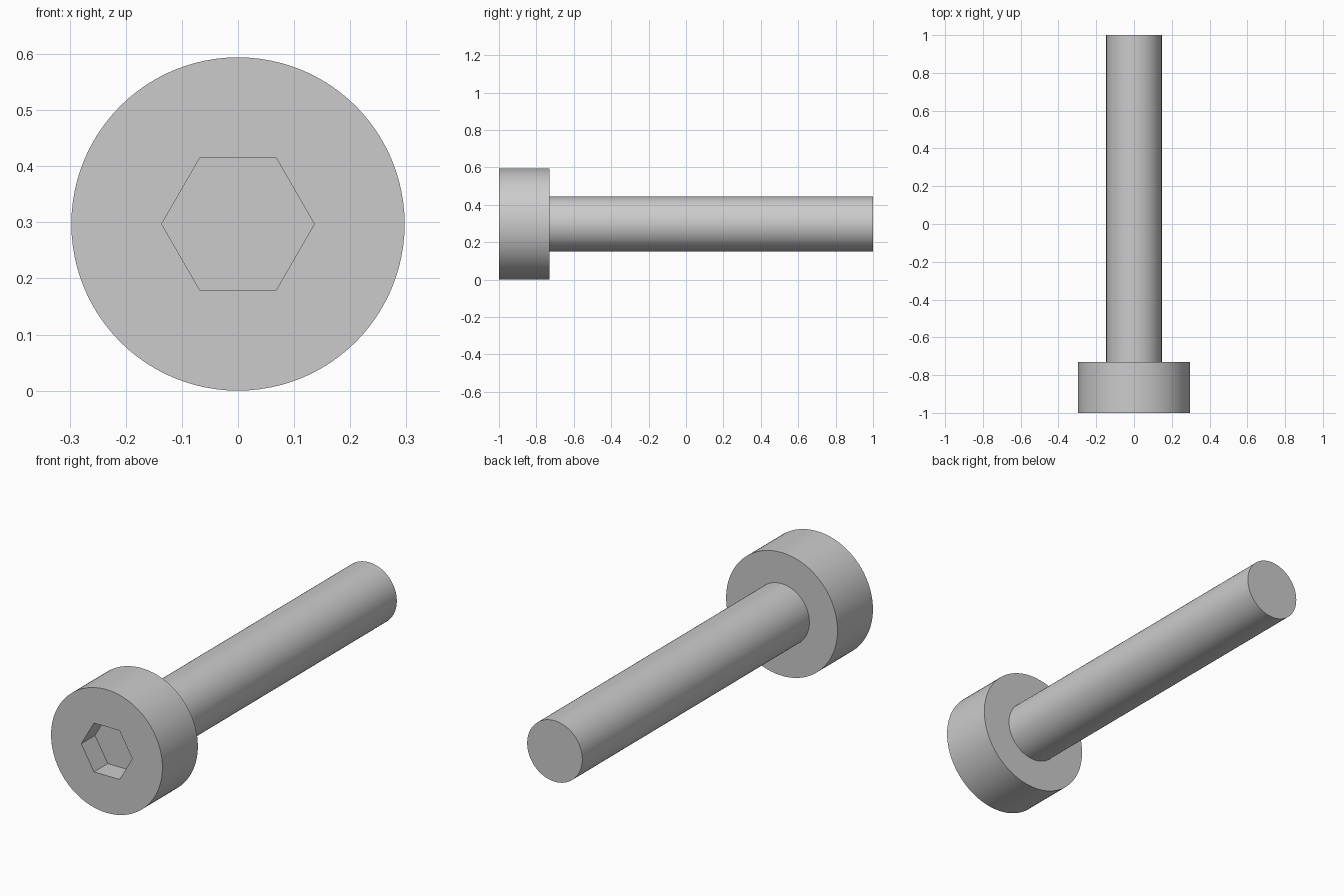
import bpy, bmesh, math

SIDES = 96
HEAD_R, SHAFT_R, HEX_R = 0.297, 0.147, 0.136
FRONT, SHOULDER, TIP = -1.0, -0.73, 1.0
SOCKET_DEPTH = 0.105

cube = bpy.data.objects.get("Cube")
if cube:
    bpy.data.objects.remove(cube, do_unlink=True)

steel = bpy.data.materials.new("grey steel")
steel.use_nodes = True
steel.diffuse_color = (0.6, 0.6, 0.6, 1)
steel.node_tree.nodes["Principled BSDF"].inputs["Base Color"].default_value = steel.diffuse_color


def round_outline(radius):
    return lambda angle: radius


def hex_outline(radius):
    # Hexagon with corners on the x axis
    sector = math.pi / 3
    flat = radius * math.cos(sector / 2)
    return lambda angle: flat / math.cos(angle % sector - sector / 2)


def loft(name, sections):
    """Join outlines along y and cap both ends."""
    bm = bmesh.new()
    rings = []
    for outline, y in sections:
        ring = []
        for i in range(SIDES):
            angle = math.tau * i / SIDES
            r = outline(angle + 1e-9)
            ring.append(bm.verts.new((r * math.cos(angle), y, HEAD_R + r * math.sin(angle))))
        rings.append(ring)
    for a, b in zip(rings, rings[1:]):
        for i in range(SIDES):
            j = (i + 1) % SIDES
            bm.faces.new((a[i], a[j], b[j], b[i]))
    bm.faces.new(rings[0])
    bm.faces.new(rings[-1])
    bmesh.ops.recalc_face_normals(bm, faces=bm.faces)
    mesh = bpy.data.meshes.new(name)
    bm.to_mesh(mesh)
    bm.free()
    mesh.materials.append(steel)
    obj = bpy.data.objects.new(name, mesh)
    bpy.context.collection.objects.link(obj)
    bpy.ops.object.select_all(action="DESELECT")
    obj.select_set(True)
    bpy.context.view_layer.objects.active = obj
    bpy.ops.object.shade_smooth_by_angle(angle=math.radians(30))
    return obj


# Cylindrical head with a recessed hexagonal socket
loft("bolt_head", [
    (hex_outline(HEX_R), FRONT + SOCKET_DEPTH),
    (hex_outline(HEX_R), FRONT),
    (round_outline(HEAD_R), FRONT),
    (round_outline(HEAD_R), SHOULDER),
])

# Plain shaft, seated slightly inside the head
loft("bolt_shaft", [
    (round_outline(SHAFT_R), SHOULDER - 0.02),
    (round_outline(SHAFT_R), TIP),
])
